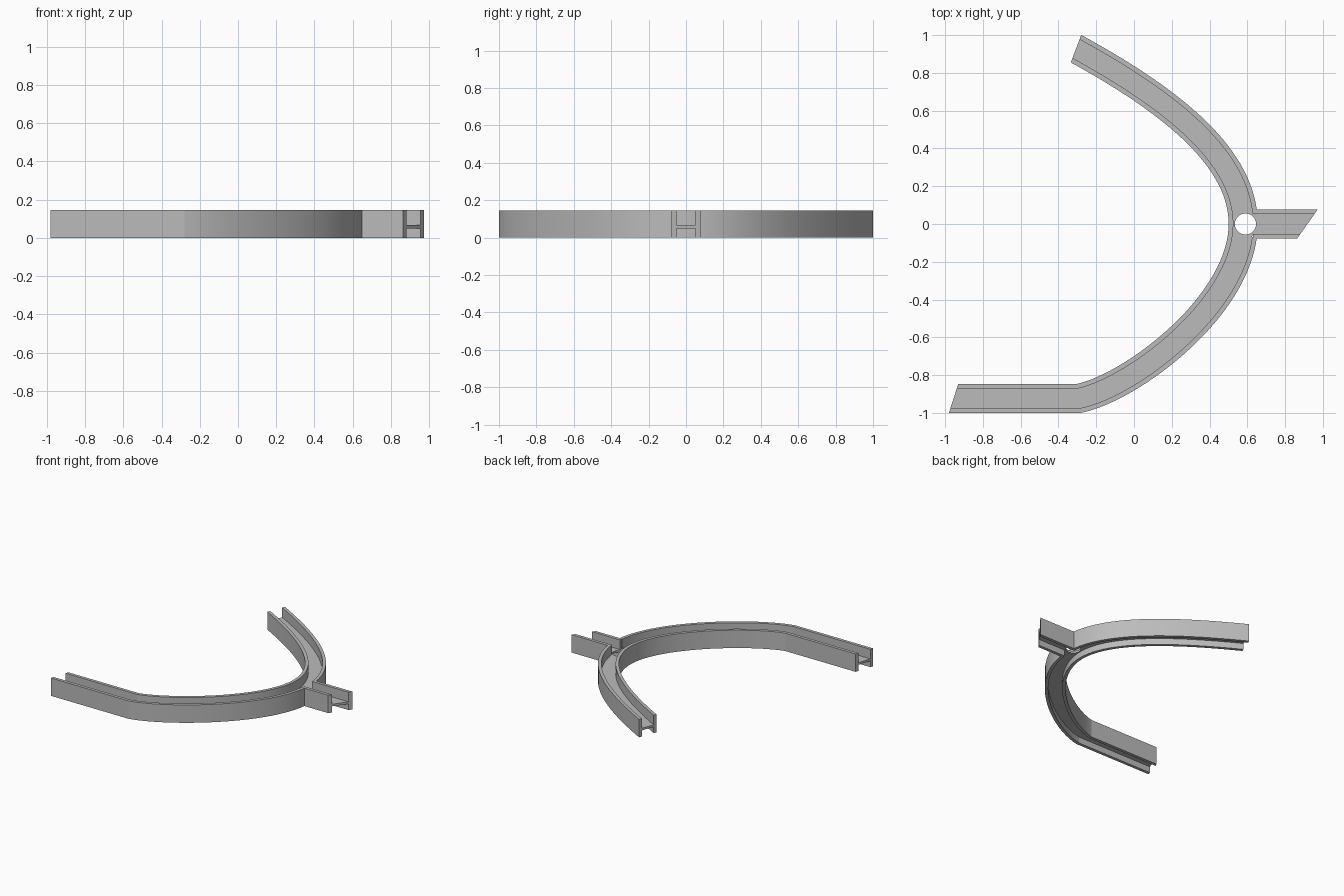
import bpy
import bmesh
import math
from mathutils import Vector
from mathutils.geometry import interpolate_bezier

cube = bpy.data.objects.get("Cube")
if cube:
    bpy.data.objects.remove(cube, do_unlink=True)

HALF, INNER = 0.077, 0.052      # half width of the channel, inside and outside the walls
HEIGHT, WEB_LOW, WEB_TOP = 0.145, 0.05, 0.067
STEPS = 40

grey = bpy.data.materials.new("plain grey")
grey.use_nodes = True
grey.diffuse_color = (0.5, 0.5, 0.5, 1)
grey.node_tree.nodes["Principled BSDF"].inputs["Base Color"].default_value = (0.5, 0.5, 0.5, 1)


def strip(name, left, right, low, high):
    """Solid bar between two matching outlines."""
    bm = bmesh.new()
    rings = []
    for a, b in zip(left, right):
        corners = [(a, low), (b, low), (b, high), (a, high)]
        rings.append([bm.verts.new((p[0], p[1], z)) for p, z in corners])
    for r, s in zip(rings, rings[1:]):
        for i in range(4):
            j = (i + 1) % 4
            bm.faces.new((r[i], r[j], s[j], s[i]))
    bm.faces.new(rings[0])
    bm.faces.new(rings[-1])
    bmesh.ops.recalc_face_normals(bm, faces=bm.faces)
    mesh = bpy.data.meshes.new(name)
    bm.to_mesh(mesh)
    bm.free()
    mesh.materials.append(grey)
    obj = bpy.data.objects.new(name, mesh)
    bpy.context.collection.objects.link(obj)
    return obj


def boolean(obj, other, operation):
    mod = obj.modifiers.new(operation.title(), 'BOOLEAN')
    mod.operation = operation
    mod.solver = 'EXACT'
    mod.object = other
    bpy.context.view_layer.objects.active = obj
    bpy.ops.object.modifier_apply(modifier=mod.name)
    bpy.data.objects.remove(other, do_unlink=True)


def curve(*points):
    return [p.to_2d() for p in interpolate_bezier(*[Vector((x, y, 0)) for x, y in points], STEPS + 1)]


# Centre line: back arm, front arm, straight tail
back = curve((0.578, 0), (0.578, 0.35), (0.2, 0.65), (-0.307, 0.928))
front = curve((0.578, 0), (0.578, -0.42), (0, -0.86), (-0.29, -0.923))
path = back[::-1] + front[1:] + [Vector((-0.955, -0.923))]

# Outward directions, mitred at bends and slanted at the cut ends
outward = []
for i, p in enumerate(path):
    before = (p - path[max(i - 1, 0)]).normalized()
    after = (path[min(i + 1, len(path) - 1)] - p).normalized()
    tangent = (before + after).normalized()
    segment = after if after.length else before
    d = Vector((-tangent.y, tangent.x))
    if i == 0:
        d = Vector((0.055, 0.145))
    elif i == len(path) - 1:
        d = Vector((-0.05, -0.155))
    outward.append(d / d.dot(Vector((-segment.y, segment.x))))


def offset(distance, start=0, stop=None):
    return [p + d * distance for p, d in zip(path, outward)][start:stop]


# Curved channel walls; the outer wall opens at the branch
parts = [
    strip("inner_wall", offset(-HALF), offset(-INNER), 0, HEIGHT),
    strip("back_outer_wall", offset(INNER, 0, STEPS - 1), offset(HALF, 0, STEPS - 1), 0, HEIGHT),
    strip("front_outer_wall", offset(INNER, STEPS + 2), offset(HALF, STEPS + 2), 0, HEIGHT),
]


# Branch with a slanted end
def branch_edge(y):
    return [(0.63, y), (0.918 + y * 0.71, y)]


for side, name in ((1, "back_branch_wall"), (-1, "front_branch_wall")):
    parts.append(strip(name, branch_edge(side * INNER), branch_edge(side * HALF), 0, HEIGHT))

# Floor of the channel with a round hole at the junction
floor = strip("channel_floor", offset(-INNER), offset(INNER), WEB_LOW, WEB_TOP)
branch = strip("branch_floor", [(0.61, -INNER), branch_edge(-INNER)[1]],
               [(0.61, INNER), branch_edge(INNER)[1]], WEB_LOW, WEB_TOP)
boolean(floor, branch, 'UNION')
bpy.ops.mesh.primitive_cylinder_add(vertices=48, radius=0.056, depth=0.4, location=(0.59, 0, 0.06))
cutter = bpy.context.object
cutter.name = "hole_cutter"
cutter.hide_render = True
boolean(floor, cutter, 'DIFFERENCE')
parts.append(floor)

# Smooth the curved sides, keep the edges sharp
bpy.ops.object.select_all(action='DESELECT')
for obj in parts:
    obj.select_set(True)
bpy.context.view_layer.objects.active = floor
bpy.ops.object.shade_smooth_by_angle(angle=math.radians(12))
